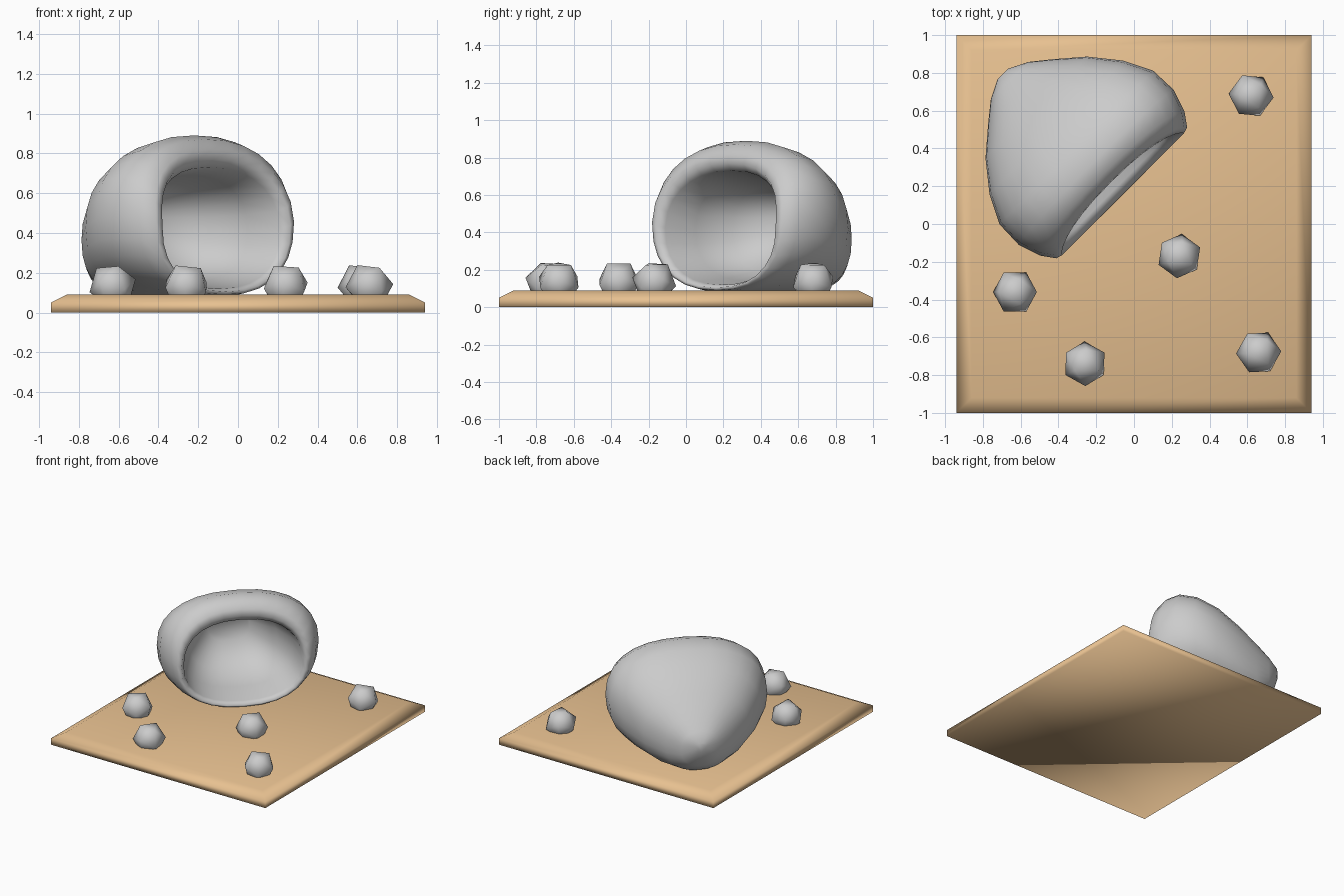
import bpy, bmesh
from math import sin, cos, pi, radians, atan2
from mathutils import Vector, Matrix

if "Cube" in bpy.data.objects:
    bpy.data.objects.remove(bpy.data.objects["Cube"])


def make_object(name, bm, material=None):
    bmesh.ops.recalc_face_normals(bm, faces=bm.faces)
    mesh = bpy.data.meshes.new(name)
    for f in bm.faces:
        f.smooth = True
    bm.to_mesh(mesh)
    bm.free()
    obj = bpy.data.objects.new(name, mesh)
    bpy.context.collection.objects.link(obj)
    if material:
        mesh.materials.append(material)
    return obj


def loft(bm, loops):
    """Bridge equal-sized point loops and cap both ends."""
    rings = [[bm.verts.new(p) for p in loop] for loop in loops]
    n = len(rings[0])
    for a, b in zip(rings, rings[1:]):
        for i in range(n):
            j = (i + 1) % n
            bm.faces.new((a[i], a[j], b[j], b[i]))
    bm.faces.new(rings[0])
    bm.faces.new(rings[-1])


# Sandy base slab with chamfered top edge
sand = bpy.data.materials.new("sand")
sand.diffuse_color = (0.8, 0.53, 0.28, 1)
sand.use_nodes = True
sand.node_tree.nodes["Principled BSDF"].inputs["Base Color"].default_value = sand.diffuse_color
bm = bmesh.new()
loft(bm, [[(sx * x, sy * y, z) for sx, sy in ((-1, -1), (1, -1), (1, 1), (-1, 1))]
          for x, y, z in ((0.94, 1.0, 0.0), (0.94, 1.0, 0.05), (0.86, 0.92, 0.09))])
make_object("base", bm, sand)

# Hollow cave rock: rings from the back tip to the lip, then into the pocket
# (depth along axis, half width, bottom z, top z, backward lean of the top)
SECTIONS = [
    (-0.60, 0.04, 0.30, 0.37, 0), (-0.55, 0.14, 0.17, 0.44, 0),
    (-0.47, 0.24, 0.10, 0.53, 0), (-0.35, 0.38, 0.08, 0.65, 0),
    (-0.20, 0.50, 0.08, 0.78, 0), (-0.05, 0.575, 0.08, 0.86, 0),
    (0.10, 0.58, 0.08, 0.89, 0.03), (0.22, 0.54, 0.08, 0.87, 0.07),
    (0.29, 0.49, 0.09, 0.82, 0.09), (0.30, 0.455, 0.105, 0.77, 0.09),
    (0.25, 0.43, 0.12, 0.73, 0.07), (0.05, 0.40, 0.14, 0.69, 0.02),
    (-0.15, 0.32, 0.18, 0.65, 0), (-0.32, 0.15, 0.33, 0.56, 0),
]
ORIGIN = Vector((-0.27, 0.37, 0))
AXIS = Vector((1, -1, 0)).normalized()
SIDE = Vector((1, 1, 0)).normalized()
SEGMENTS = 28


def soft(v):
    return (1 if v >= 0 else -1) * abs(v) ** 0.85


bm = bmesh.new()
loops = []
for d, w, z0, z1, lean in SECTIONS:
    loop = []
    for i in range(SEGMENTS):
        a = 2 * pi * i / SEGMENTS
        c, s = soft(cos(a)), soft(sin(a))
        depth = d - lean * max(0, s) ** 1.5
        p = ORIGIN + AXIS * depth + SIDE * (w * c)
        p.z = (z0 + z1) / 2 + (z1 - z0) / 2 * s
        loop.append(p)
    loops.append(loop)
loft(bm, loops)
make_object("cave_rock", bm)

# Pebbles: icosahedra lying on a face; (x, y, turn, tilt)
PEBBLES = [(0.62, 0.68, -5, 6), (0.24, -0.17, 23, 4), (-0.63, -0.36, 0, -5),
           (-0.26, -0.74, 30, 6), (0.66, -0.68, 3, 7)]
for k, (x, y, turn, tilt) in enumerate(PEBBLES):
    bm = bmesh.new()
    bmesh.ops.create_icosphere(bm, subdivisions=1, radius=0.12)
    bm.faces.ensure_lookup_table()
    up = bm.faces[0].calc_center_median().rotation_difference(Vector((0, 0, 1)))
    bm.transform(up.to_matrix().to_4x4())
    rim = max(bm.verts, key=lambda v: v.co.xy.length).co
    spin = Matrix.Rotation(radians(turn) - atan2(rim.y, rim.x), 4, 'Z')
    bm.transform(Matrix.Translation((x, y, 0.135))
                 @ Matrix.Rotation(radians(tilt), 4, 'Y') @ spin)
    make_object(f"pebble_{k + 1}", bm)
